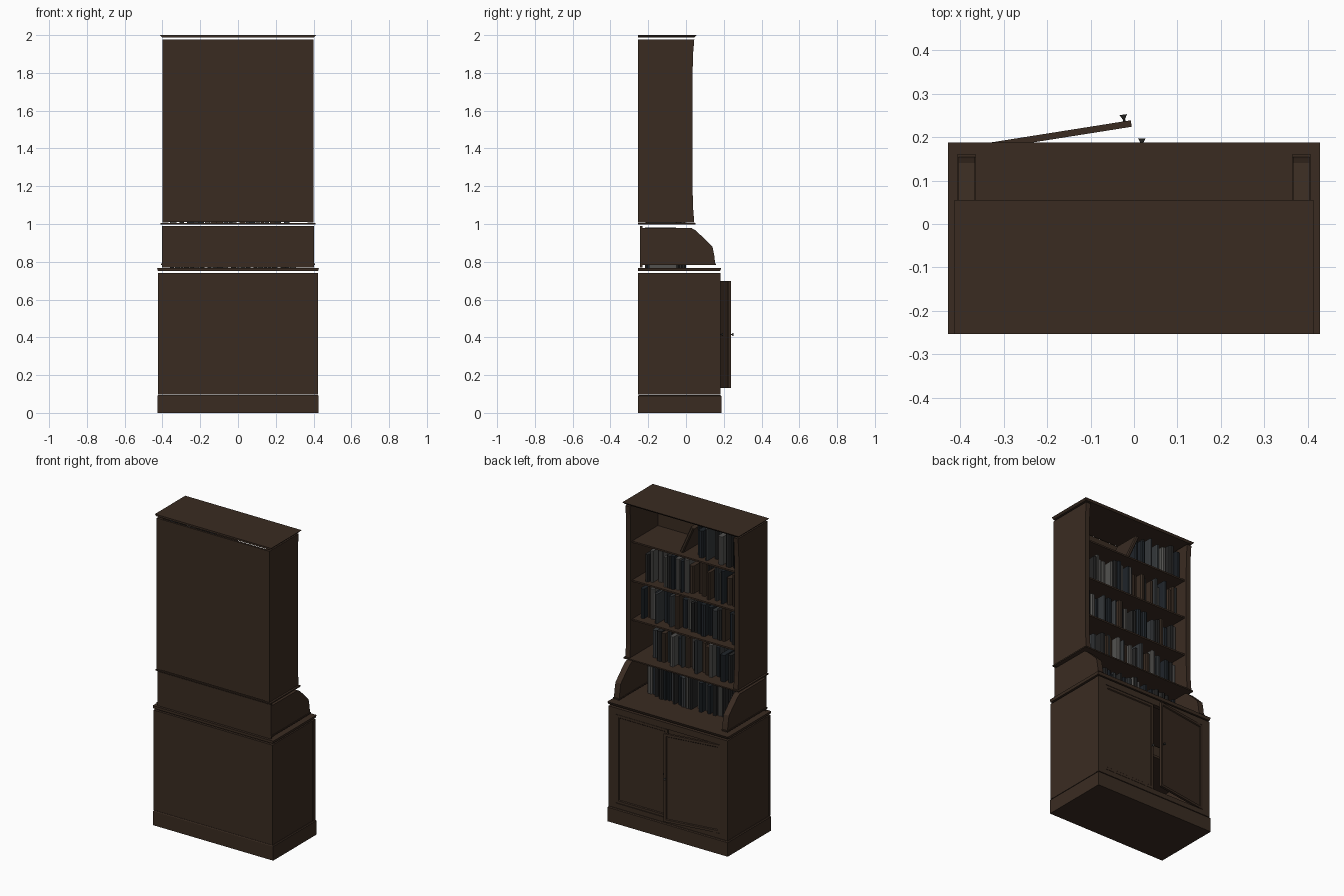
import bpy, bmesh, math, random
from mathutils import Matrix, Vector

if "Cube" in bpy.data.objects:
    bpy.data.objects.remove(bpy.data.objects["Cube"])

random.seed(7)


def material(name, rgb):
    m = bpy.data.materials.new(name)
    m.diffuse_color = (*rgb, 1)
    m.use_nodes = True
    m.node_tree.nodes["Principled BSDF"].inputs["Base Color"].default_value = m.diffuse_color
    return m


WOOD = material("dark_wood", (0.042, 0.0245, 0.0155))
METAL = material("dark_metal", (0.035, 0.033, 0.03))
BOOKS = [material("book_navy", (0.014, 0.018, 0.023)),
         material("book_charcoal", (0.018, 0.018, 0.018)),
         material("book_grey", (0.085, 0.083, 0.078)),
         material("book_brown", (0.042, 0.026, 0.017)),
         material("book_slate", (0.035, 0.039, 0.042))]


def add(name, bm, mat):
    bmesh.ops.recalc_face_normals(bm, faces=bm.faces)
    me = bpy.data.meshes.new(name)
    bm.to_mesh(me)
    bm.free()
    me.materials.append(mat)
    ob = bpy.data.objects.new(name, me)
    bpy.context.collection.objects.link(ob)
    return ob


def prism(name, pts, a, b, axis, mat=WOOD):
    """Extrude a 2D outline from a to b. axis 'x': points are (y, z); axis 'z': points are (x, y)."""
    bm = bmesh.new()
    place = (lambda p, t: (t, p[0], p[1])) if axis == 'x' else (lambda p, t: (p[0], p[1], t))
    lo = [bm.verts.new(place(p, a)) for p in pts]
    hi = [bm.verts.new(place(p, b)) for p in pts]
    bm.faces.new(lo)
    bm.faces.new(hi)
    n = len(pts)
    for i in range(n):
        bm.faces.new((lo[i], lo[(i + 1) % n], hi[(i + 1) % n], hi[i]))
    return add(name, bm, mat)


def box(name, x0, x1, y0, y1, z0, z1, mat=WOOD):
    return prism(name, [(x0, y0), (x1, y0), (x1, y1), (x0, y1)], z0, z1, 'z', mat)


def flared(name, lower, upper, z0, z1):
    """Slab whose lower and upper rectangles (x half width, y0, y1) differ."""
    ob = box(name, -1, 1, 0, 1, z0, z1)
    for v in ob.data.vertices:
        w, y0, y1 = upper if v.co.z > (z0 + z1) / 2 else lower
        v.co.x *= w
        v.co.y = y1 if v.co.y > 0.5 else y0
    return ob


# Base cupboard: plinth, carcass and worktop
box("plinth", -.427, .427, -.253, .187, 0, .09)
flared("plinth_moulding", (.427, -.253, .187), (.422, -.25, .182), .09, .095)
box("base_back", -.423, .423, -.253, -.237, .098, .74)
box("base_floor", -.40, .40, -.235, .165, .1, .13)
box("base_shelf", -.40, .40, -.235, .10, .41, .425)
flared("worktop", (.424, -.253, .18), (.428, -.253, .187), .75, .767)
for s, side in ((-1, "left"), (1, "right")):
    a, b = sorted((s * .40, s * .421))
    box("base_side_" + side, a, b, -.237, .165, .098, .74)
    a, b = sorted((s * .37, s * .423))
    box("base_stile_" + side, a, b, .155, .182, .098, .74)
box("base_rail_top", -.37, .37, .155, .182, .70, .74)
box("base_rail_bottom", -.37, .37, .155, .182, .098, .13)


# Doors: thin framed panel with an inset field and a turned knob
def door(side, s, angle):
    hinge = Vector((s * .37, .181, 0))
    bm = bmesh.new()
    bmesh.ops.create_cube(bm, size=1)
    bmesh.ops.scale(bm, vec=(.366, .015, .566), verts=bm.verts)
    bmesh.ops.translate(bm, vec=(-s * .184, -.0075, .415), verts=bm.verts)
    bm.normal_update()
    front = [f for f in bm.faces if f.normal.y > .9]
    bmesh.ops.inset_region(bm, faces=front, thickness=.022)
    bmesh.ops.inset_region(bm, faces=front, thickness=.006, depth=-.005)
    panel = add("door_" + side, bm, WOOD)
    bm = bmesh.new()
    for r1, r2, h, y in ((.003, .003, .01, .004), (.004, .009, .009, .011)):
        mtx = Matrix.Translation((-s * .352, y, .415)) @ Matrix.Rotation(-math.pi / 2, 4, 'X')
        bmesh.ops.create_cone(bm, cap_ends=True, segments=10, radius1=r1, radius2=r2, depth=h, matrix=mtx)
    knob = add("knob_" + side, bm, METAL)
    for ob in (panel, knob):
        ob.location = hinge
        ob.rotation_euler.z = angle


door("right", 1, 0)
door("left", -1, math.radians(9))

# Middle tier: back board and curved brackets
box("middle_back", -.403, .403, -.243, -.23, .77, .99)
bracket = [(-.23, .785), (.155, .785), (.15, .83), (.14, .88), (.10, .92), (.05, .967), (.03, .978), (-.23, .98)]
for s, side in ((-1, "left"), (1, "right")):
    a, b = sorted((s * .365, s * .403))
    prism("bracket_" + side, bracket, a, b, 'x')
    a, b = sorted((s * .363, s * .407))
    box("bracket_foot_" + side, a, b, -.243, .16, .782, .79)

# Upper bookcase: sides with a gentle front curve, back, shelves and crown
front = [(.035 + .009 * abs(2 * t / 12 - 1) ** 8, 1.008 + .97 * t / 12) for t in range(13)]
for s, side in ((-1, "left"), (1, "right")):
    a, b = sorted((s * .368, s * .40))
    prism("case_side_" + side, [(-.253, 1.978), (-.253, 1.008)] + front, a, b, 'x')
box("case_back", -.395, .395, -.253, -.24, 1.01, 1.978)
box("case_bottom", -.409, .409, -.253, .05, .997, 1.005)
for i, z in enumerate((1.25, 1.5, 1.75)):
    box("shelf_%d" % (i + 1), -.368, .368, -.24, .02, z - .01, z)
flared("crown", (.402, -.253, .045), (.413, -.253, .055), 1.988, 2.0)


# Books: boxes with a rounded spine, standing in rows from the left side
def book(name, x, z, w, h, y_front, depth, mat):
    y0 = y_front - depth
    pts = [(x, y0), (x + w, y0), (x + w, y_front - .007), (x + w * .75, y_front),
           (x + w * .25, y_front), (x, y_front - .007)]
    return prism(name, pts, z, z + h, 'z', mat)


for row, (z, end) in enumerate(((.767, .28), (1.005, .27), (1.25, .33), (1.5, .28), (1.75, -.06))):
    x, n = -.36, 0
    while x < end:
        w = random.uniform(.016, .034)
        mat = random.choices(BOOKS, (4, 4, 2, 2, 2))[0]
        book("book_%d_%d" % (row + 1, n + 1), x, z, w, random.uniform(.17, .215),
             random.uniform(-.055, .0), random.uniform(.14, .17), mat)
        x += w + random.choice((.001, .002, .004, .016))
        n += 1

# One wide book leaning on the top row
lean = book("leaning_book", 0, 0, .024, .19, -.01, .17, BOOKS[3])
lean.location = (.03, 0, 1.751)
lean.rotation_euler.y = math.radians(-24)
